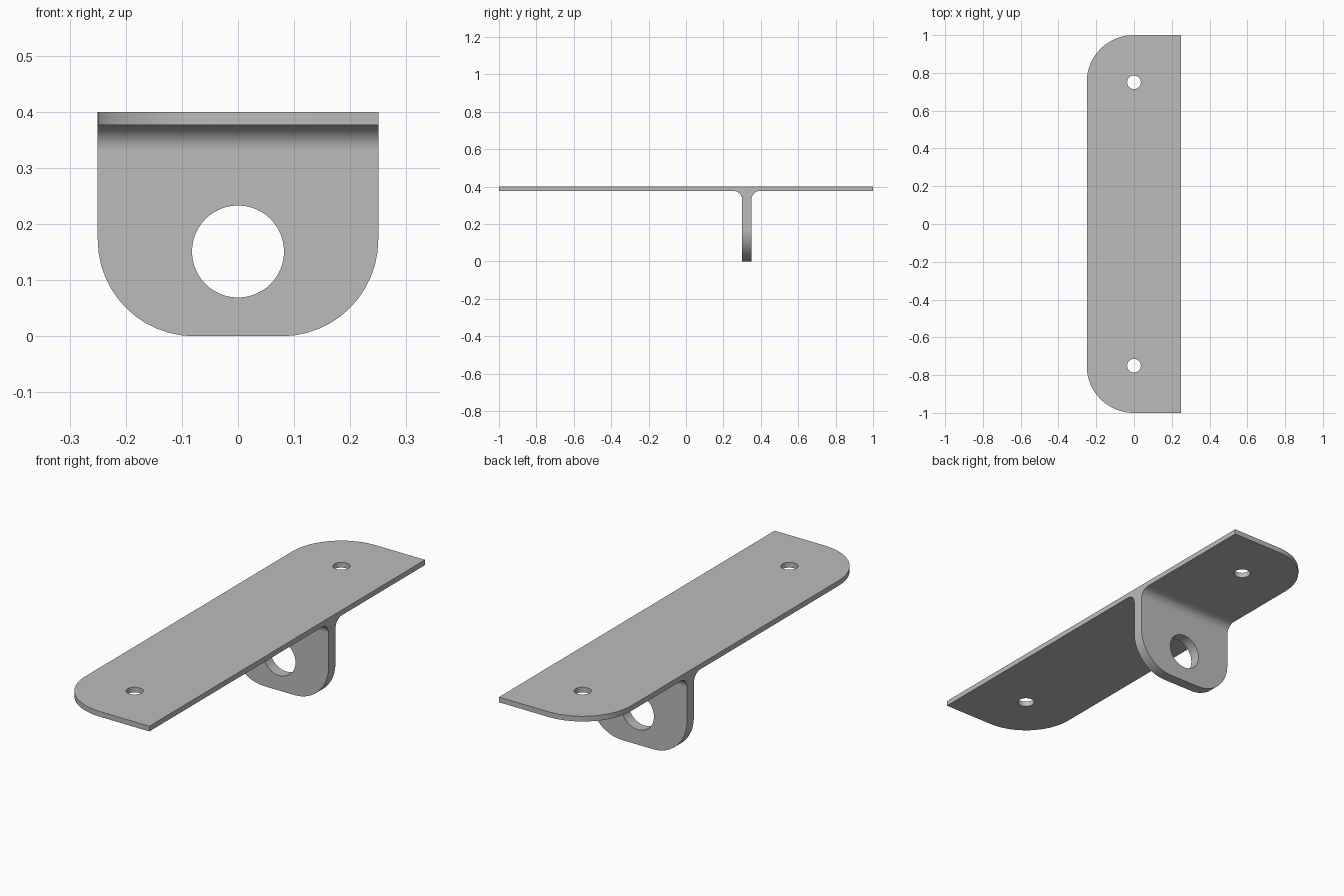
import bpy, bmesh, math
from mathutils import Matrix, Vector

cube = bpy.data.objects.get("Cube")
if cube:
    bpy.data.objects.remove(cube, do_unlink=True)

HALF_W, HALF_L = 0.25, 1.0
TOP, UNDER = 0.4, 0.376
TAB_FRONT, TAB_BACK = 0.3, 0.35
FILLET = 0.045

steel = bpy.data.materials.new("grey steel")
steel.use_nodes = True
grey = (0.5, 0.5, 0.5, 1)
steel.diffuse_color = grey
steel.node_tree.nodes["Principled BSDF"].inputs["Base Color"].default_value = grey


def new_object(name, bm):
    mesh = bpy.data.meshes.new(name)
    bmesh.ops.recalc_face_normals(bm, faces=bm.faces)
    bm.to_mesh(mesh)
    bm.free()
    obj = bpy.data.objects.new(name, mesh)
    bpy.context.collection.objects.link(obj)
    return obj


def fillet(cy, start, end, steps=8):
    """Arc of the concave fillet between tab and plate, as (y, z) points."""
    angles = [math.radians(start + (end - start) * i / steps) for i in range(steps + 1)]
    return [(cy + FILLET * math.cos(a), UNDER - FILLET + FILLET * math.sin(a)) for a in angles]


def round_edges(bm, test, radius, segments):
    edges = [e for e in bm.edges if all(test(v.co) for v in e.verts)]
    bmesh.ops.bevel(bm, geom=edges, offset=radius, segments=segments,
                    profile=0.5, affect='EDGES', clamp_overlap=False)


def cut_hole(target, centre, radius, rotation):
    bm = bmesh.new()
    bmesh.ops.create_cone(bm, cap_ends=True, segments=48, radius1=radius, radius2=radius,
                          depth=0.2, matrix=Matrix.Translation(centre) @ rotation)
    cutter = new_object("hole_cutter", bm)
    cutter.hide_render = True
    mod = target.modifiers.new("hole", 'BOOLEAN')
    mod.operation, mod.solver, mod.object = 'DIFFERENCE', 'EXACT', cutter
    bpy.ops.object.modifier_apply(modifier=mod.name)
    bpy.data.objects.remove(cutter, do_unlink=True)


# T-shaped section of plate, fillets and tab, swept across the width
section = [(-HALF_L, TOP), (-HALF_L, UNDER)]
section += fillet(TAB_FRONT - FILLET, 90, 0)
section += [(TAB_FRONT, 0), (TAB_BACK, 0)]
section += fillet(TAB_BACK + FILLET, 180, 90)
section += [(HALF_L, UNDER), (HALF_L, TOP)]

bm = bmesh.new()
face = bm.faces.new([bm.verts.new((-HALF_W, y, z)) for y, z in section])
swept = bmesh.ops.extrude_face_region(bm, geom=[face])
bmesh.ops.translate(bm, vec=Vector((2 * HALF_W, 0, 0)),
                    verts=[g for g in swept["geom"] if isinstance(g, bmesh.types.BMVert)])
bmesh.ops.recalc_face_normals(bm, faces=bm.faces)

# Rounded lower tab corners, then the two rounded plate corners
for side in (-1, 1):
    round_edges(bm, lambda c: abs(c.x - side * HALF_W) < 1e-4 and c.z < 1e-4, 0.172, 12)
for end in (-1, 1):
    round_edges(bm, lambda c: c.x < -HALF_W + 1e-4 and abs(c.y - end * HALF_L) < 1e-4, 0.248, 16)

bracket = new_object("mounting_bracket", bm)
bracket.data.materials.append(steel)
bpy.context.view_layer.objects.active = bracket
bracket.select_set(True)

# Screw holes in the plate and the large hole through the tab
for y in (-0.75, 0.75):
    cut_hole(bracket, (0, y, 0.39), 0.036, Matrix())
cut_hole(bracket, (0, 0.325, 0.151), 0.082, Matrix.Rotation(math.pi / 2, 4, 'X'))

# Smooth curved faces while the flat faces stay flat
bpy.ops.object.shade_smooth_by_angle(angle=math.radians(30))
flat = bracket.modifiers.new("flat faces", 'WEIGHTED_NORMAL')
flat.keep_sharp = True
